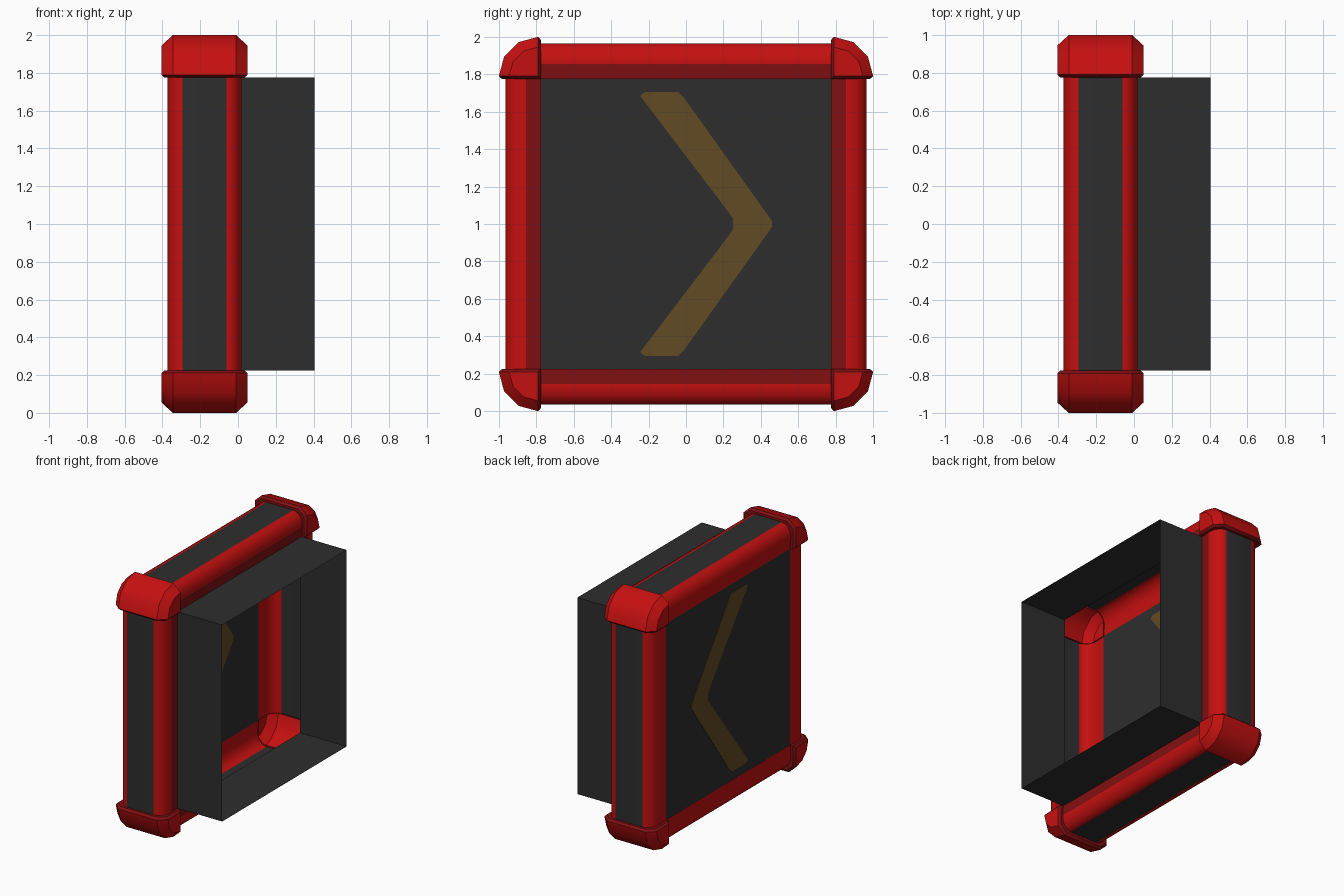
import bpy, bmesh, math
from mathutils import Matrix, Vector

cube = bpy.data.objects.get("Cube")
if cube:
    bpy.data.objects.remove(cube, do_unlink=True)


def material(name, rgb):
    mat = bpy.data.materials.new(name)
    mat.use_nodes = True
    mat.diffuse_color = (*rgb, 1)
    mat.node_tree.nodes["Principled BSDF"].inputs["Base Color"].default_value = (*rgb, 1)
    return mat


RED = material("red", (0.56, 0.005, 0.005))
DARK_RED = material("dark red", (0.22, 0.005, 0.006))
GREY = material("charcoal", (0.027, 0.027, 0.027))
GOLD = material("dull gold", (0.122, 0.07, 0.017))

MID = -0.177      # middle of the frame in x
INNER = 0.775     # half width of the opening


def finish(name, bm, mats, inside=None, turn=0, smooth=False):
    """Turn faces away from an inside point, rotate about the x axis, lift to z = 1."""
    bmesh.ops.remove_doubles(bm, verts=bm.verts, dist=0.0005)
    bm.normal_update()
    if inside is not None:
        for f in bm.faces:
            if f.normal.dot(f.calc_center_median() - Vector(inside)) < 0:
                f.normal_flip()
    else:
        bmesh.ops.recalc_face_normals(bm, faces=bm.faces)
    spin = Matrix.Translation((0, 0, 1)) @ Matrix.Rotation(turn * math.pi / 2, 4, 'X')
    bm.transform(spin)
    mesh = bpy.data.meshes.new(name)
    bm.to_mesh(mesh)
    bm.free()
    for m in mats:
        mesh.materials.append(m)
    obj = bpy.data.objects.new(name, mesh)
    bpy.context.collection.objects.link(obj)
    if smooth:
        bpy.ops.object.select_all(action='DESELECT')
        obj.select_set(True)
        bpy.context.view_layer.objects.active = obj
        bpy.ops.object.shade_smooth_by_angle(angle=math.radians(35))
    return obj


def loft(bm, rings, index):
    """Bridge open rings of points; index(ring, segment) gives the material."""
    rows = [[bm.verts.new(p) for p in ring] for ring in rings]
    for i in range(len(rows) - 1):
        for j in range(len(rows[0]) - 1):
            a, b = rows[i], rows[i + 1]
            f = bm.faces.new((a[j], a[j + 1], b[j + 1], b[j]))
            f.material_index = index(i, j)
    # collapse the edges that meet at the corner pivot
    bmesh.ops.dissolve_degenerate(bm, edges=bm.edges, dist=0.0005)


# Frame bars: a hollow rounded channel with a charcoal outer strip
half = [(0.117, 0.965), (0.14, 0.96), (0.165, 0.945), (0.185, 0.915),
        (0.195, 0.88), (0.195, 0.855), (0.19, INNER)]
profile = [(MID - u, d) for u, d in reversed(half)] + [(MID + u, d) for u, d in half]
strip, last = len(half) - 1, len(profile) - 2


def bar_colour(i, j):
    return 1 if j == strip else 2 if j == last else 0


for turn, side in enumerate(("top", "front", "bottom", "back")):
    bm = bmesh.new()
    loft(bm, [[(x, y, d) for x, d in profile] for y in (-INNER, INNER)], bar_colour)
    finish(side + "_frame_bar", bm, [RED, GREY, DARK_RED], (MID, 0, 0.78), turn, True)

# Corner caps: a chamfered section swept through a quarter turn, with dark lips
PIVOT = 0.79
section = [(-0.405, 0), (-0.405, 0.155), (-0.345, 0.21), (-0.01, 0.21), (0.05, 0.155), (0.05, 0)]
lip = [(-0.39, -0.015), (-0.39, 0.145), (-0.338, 0.193), (-0.017, 0.193), (0.035, 0.145), (0.035, -0.015)]
throat = [(-0.36, -0.015), (-0.36, 0.12), (-0.32, 0.16), (-0.035, 0.16), (0.01, 0.12), (0.01, -0.015)]


def ring(points, angle, back=0.0):
    """Place section points at an angle round the pivot, slid back along the sweep."""
    c, s = math.cos(angle), math.sin(angle)
    return [(x, PIVOT + r * c + back * s, PIVOT + r * s - back * c) for x, r in points]


END = math.pi / 2
for turn, side in enumerate(("back_top", "front_top", "front_bottom", "back_bottom")):
    bm = bmesh.new()
    rings = [ring(throat, 0, 0.015), ring(lip, 0, 0.015)]
    rings += [ring(section, END * k / 3) for k in range(4)]
    rings += [ring(lip, END, -0.015), ring(throat, END, -0.015)]
    loft(bm, rings, lambda i, j: 0 if 2 <= i <= 4 else 1)
    finish(side + "_corner_cap", bm, [RED, DARK_RED], (MID, 0.84, 0.84), turn, True)

# Open square sleeve
bm = bmesh.new()
corners = [(-1, -1), (1, -1), (1, 1), (-1, 1), (-1, -1)]
loft(bm, [[(x, y * INNER, z * INNER) for y, z in corners] for x in (0.0, 0.405)],
     lambda i, j: 0)
finish("square_sleeve", bm, [GREY], (0.2, 0, 0))


def plate(name, outline, x, thickness, mat):
    bm = bmesh.new()
    face = bm.faces.new([bm.verts.new((x - thickness / 2, y, z)) for y, z in outline])
    out = bmesh.ops.extrude_face_region(bm, geom=[face])
    moved = [v for v in out["geom"] if isinstance(v, bmesh.types.BMVert)]
    bmesh.ops.translate(bm, verts=moved, vec=(thickness, 0, 0))
    finish(name, bm, [mat])


# Back panel, with the painted chevron showing on both of its faces
plate("back_panel", [(y * INNER, z * INNER) for y, z in corners[:4]], -0.365, 0.003, GREY)
upper = [(-0.22, 0.705), (-0.04, 0.705), (-0.015, 0.68), (0.46, 0.015)]
inner = [(0.25, 0.03), (0.23, 0.06), (-0.245, 0.685)]
outline = upper + [(y, -z) for y, z in reversed(upper)]
outline += [(y, -z) for y, z in reversed(inner)] + inner
plate("chevron", outline, -0.365, 0.008, GOLD)
